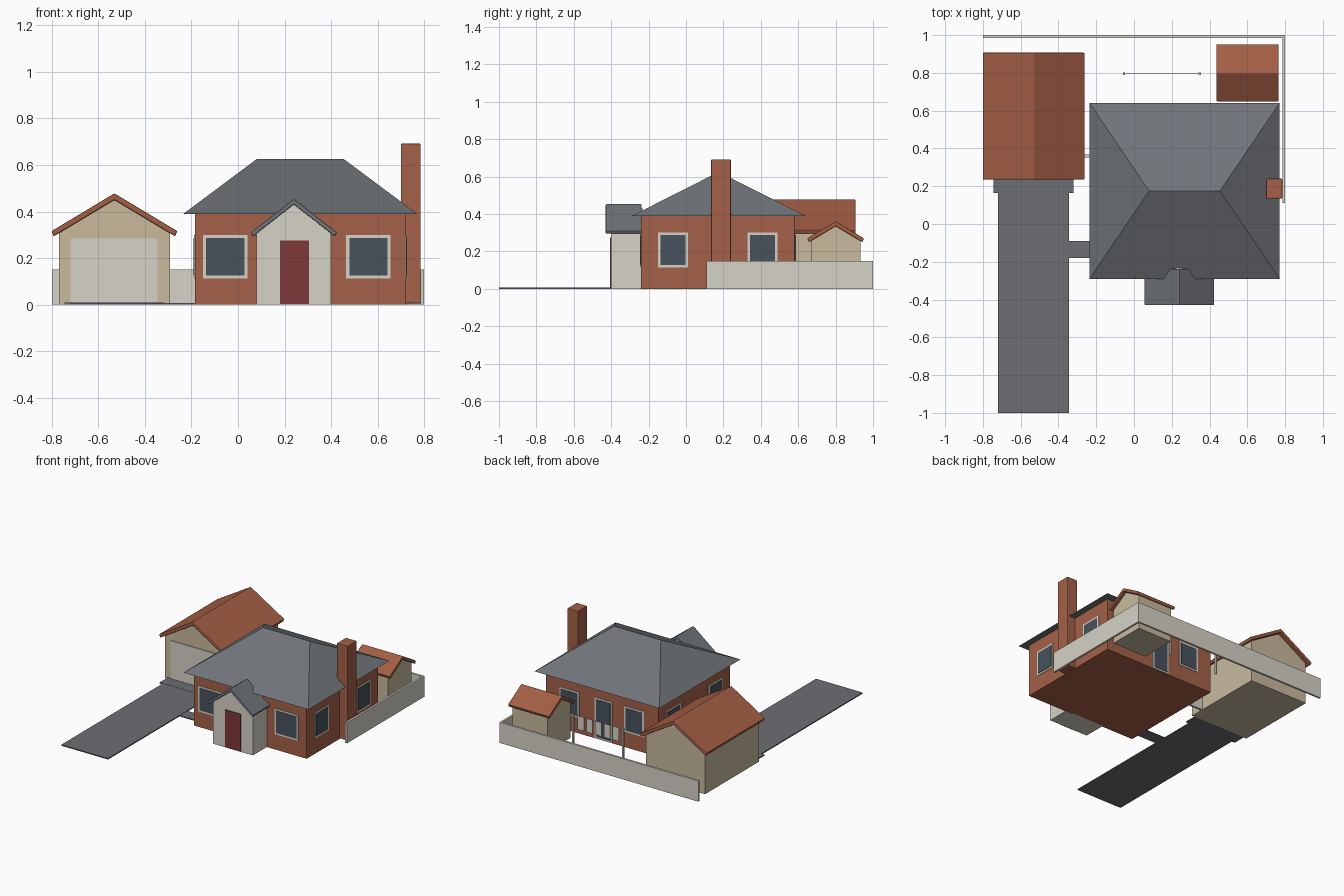
import bpy, bmesh
from mathutils import Vector

if "Cube" in bpy.data.objects:
    bpy.data.objects.remove(bpy.data.objects["Cube"])


def mat(name, r, g, b):
    m = bpy.data.materials.new(name)
    lin = lambda c: ((c / 255 + 0.055) / 1.055) ** 2.4
    m.diffuse_color = (lin(r), lin(g), lin(b), 1)
    m.use_nodes = True
    m.node_tree.nodes["Principled BSDF"].inputs["Base Color"].default_value = m.diffuse_color
    return m


BRICK = mat("brick", 165, 97, 72)
TILE = mat("terracotta", 163, 94, 68)
SLATE = mat("slate", 112, 116, 120)
TARMAC = mat("tarmac", 109, 110, 114)
CREAM = mat("cream", 214, 211, 199)
SAND = mat("sand", 200, 186, 158)
GLASS = mat("glass", 72, 82, 93)
RED = mat("red_door", 126, 57, 58)


def finish(name, bm, material, bevel=0):
    bmesh.ops.recalc_face_normals(bm, faces=bm.faces)
    me = bpy.data.meshes.new(name)
    bm.to_mesh(me)
    bm.free()
    me.materials.append(material)
    ob = bpy.data.objects.new(name, me)
    bpy.context.collection.objects.link(ob)
    if bevel:
        mod = ob.modifiers.new("bevel", 'BEVEL')
        mod.width, mod.segments = bevel, 2
    return ob


def box(name, x, y, z, material, bevel=0):
    bm = bmesh.new()
    bmesh.ops.create_cube(bm, size=1)
    for v in bm.verts:
        v.co = Vector([(a + b) / 2 + c * (b - a) for c, (a, b) in zip(v.co, (x, y, z))])
    return finish(name, bm, material, bevel)


def prism(name, profile, span, axis, material, bevel=0):
    """Extrude a (horizontal, z) profile along 'x' or 'y'."""
    bm = bmesh.new()
    place = lambda h, z, d: (h, d, z) if axis == 'y' else (d, h, z)
    f = bm.faces.new([bm.verts.new(place(h, z, span[0])) for h, z in profile])
    new = bmesh.ops.extrude_face_region(bm, geom=[f])["geom"]
    shift = Vector(place(0, 0, span[1] - span[0]))
    bmesh.ops.translate(bm, vec=shift, verts=[v for v in new if isinstance(v, bmesh.types.BMVert)])
    return finish(name, bm, material, bevel)


def gable_building(name, c, half, apex, slope, walls, over, thick, roof, axis, wall_mat, roof_mat):
    """Gabled walls with a chevron roof slab on top."""
    eave = apex - half * slope
    prism(name + "_walls", [(c - half, 0), (c + half, 0), (c + half, eave), (c, apex), (c - half, eave)],
          walls, axis, wall_mat)
    o, e = over - 0.009, apex - (over - 0.009) * slope
    t = apex + thick
    prism(name + "_roof", [(c - o, e), (c, apex), (c + o, e), (c + over, t - over * slope),
                           (c, t), (c - over, t - over * slope)], roof, axis, roof_mat, 0.005)


def opening(name, wall, pos, out, c, w, z0, z1):
    """Framed glass on a wall facing along 'x' or 'y' (out is +1 or -1)."""
    for part, inset, depth, m in (("frame", 0, 0.004, CREAM), ("glass", 0.013, 0.007, GLASS)):
        across = (c - w / 2 + inset, c + w / 2 - inset)
        through = tuple(sorted((pos - out * 0.003, pos + out * depth)))
        x, y = (through, across) if wall == 'x' else (across, through)
        box(f"{name}_{part}", x, y, (z0 + inset, z1 - inset), m)


# House body and hipped roof
box("house_walls", (-0.185, 0.72), (-0.24, 0.58), (0, 0.392), BRICK)
bm = bmesh.new()
base = [bm.verts.new(p) for p in ((-0.235, -0.29, 0.39), (0.77, -0.29, 0.39),
                                  (0.77, 0.64, 0.39), (-0.235, 0.64, 0.39))]
l, r = bm.verts.new((0.08, 0.175, 0.625)), bm.verts.new((0.455, 0.175, 0.625))
a, b, c, d = base
for f in (base, (a, b, r, l), (b, c, r), (c, d, l, r), (d, a, l)):
    bm.faces.new(f)
finish("house_roof", bm, SLATE)

# Chimney
box("chimney", (0.70, 0.785), (0.135, 0.24), (0.005, 0.692), BRICK, 0.004)

# Windows and back door
for i, x in enumerate((-0.055, 0.56)):
    opening(f"front_window_{i}", 'y', -0.24, -1, x, 0.19, 0.113, 0.30)
for i, x in enumerate((0.01, 0.53)):
    opening(f"back_window_{i}", 'y', 0.58, 1, x, 0.16, 0.113, 0.30)
opening("back_door", 'y', 0.58, 1, 0.255, 0.14, 0.002, 0.30)
for side, pos, out in (("left", -0.185, -1), ("right", 0.72, 1)):
    for i, y in enumerate((-0.07, 0.41)):
        opening(f"{side}_window_{i}", 'x', pos, out, y, 0.16, 0.113, 0.30)

# Porch with front door
gable_building("porch", 0.24, 0.16, 0.43, 0.78, (-0.40, -0.23), 0.185, 0.024,
               (-0.43, -0.237), 'y', CREAM, SLATE)
box("front_door", (0.18, 0.305), (-0.406, -0.398), (0.003, 0.275), RED)

# Garage and its door
gable_building("garage", -0.531, 0.238, 0.45, 0.60, (0.26, 0.88), 0.27, 0.028,
               (0.235, 0.907), 'y', SAND, TILE)
box("garage_door", (-0.72, -0.345), (0.254, 0.262), (0.003, 0.285), CREAM)

# Garden shed
gable_building("shed", 0.80, 0.133, 0.335, 0.60, (0.46, 0.74), 0.152, 0.026,
               (0.436, 0.766), 'x', SAND, TILE)

# Driveway, apron and path
box("driveway", (-0.72, -0.345), (-1, 0.20), (0, 0.008), TARMAC)
box("driveway_apron", (-0.745, -0.32), (0.165, 0.262), (0, 0.009), TARMAC)
box("path", (-0.35, -0.18), (-0.18, -0.09), (0, 0.007), TARMAC)

# Garden walls
box("back_garden_wall", (-0.80, 0.80), (0.985, 1.0), (0, 0.15), CREAM)
box("side_garden_wall", (0.785, 0.80), (0.11, 0.986), (0, 0.15), CREAM)
box("link_wall", (-0.30, -0.18), (0.352, 0.368), (0, 0.15), CREAM)

# Washing line with hanging laundry
for i, x in enumerate((-0.053, 0.348)):
    box(f"line_post_{i}", (x - 0.006, x + 0.006), (0.789, 0.801), (0, 0.26), CREAM)
box("washing_line", (-0.053, 0.348), (0.7935, 0.7965), (0.247, 0.25), CREAM)
for i in range(5):
    x = 0.0075 + i * 0.07
    box(f"laundry_{i}", (x - 0.025, x + 0.025), (0.793, 0.797), (0.15, 0.249), CREAM)
